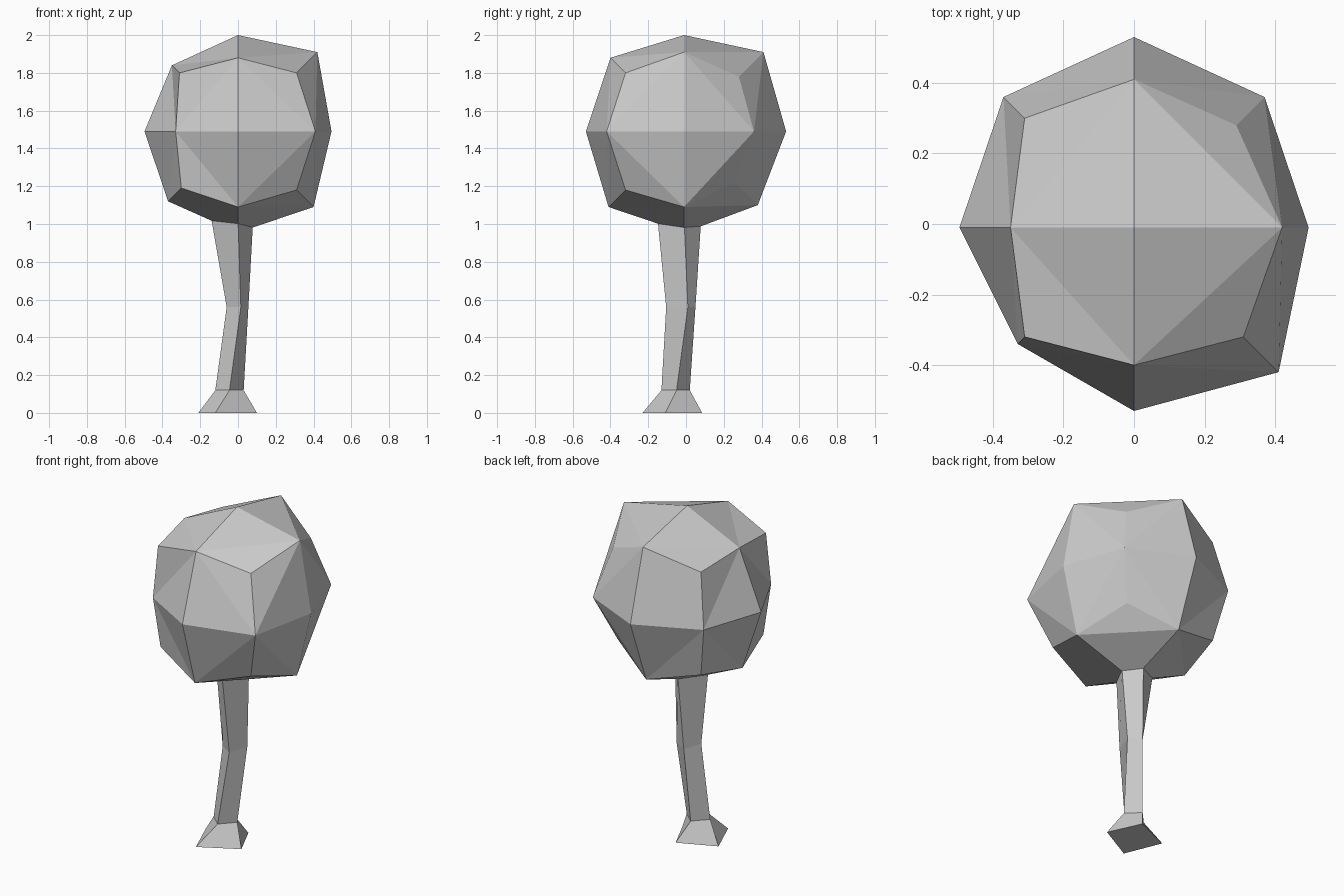
import bpy
import bmesh
from mathutils import Vector

cube = bpy.data.objects.get("Cube")
if cube:
    bpy.data.objects.remove(cube, do_unlink=True)

# Single plain colour
grey = bpy.data.materials.new("plain_grey")
grey.use_nodes = True
colour = (0.6, 0.6, 0.6, 1)
grey.diffuse_color = colour
grey.node_tree.nodes["Principled BSDF"].inputs["Base Color"].default_value = colour


def add_object(name, bm):
    bmesh.ops.recalc_face_normals(bm, faces=bm.faces)
    mesh = bpy.data.meshes.new(name)
    bm.to_mesh(mesh)
    bm.free()
    mesh.materials.append(grey)
    obj = bpy.data.objects.new(name, mesh)
    bpy.context.collection.objects.link(obj)
    return obj


# Crown: a cube divided once and rounded into an uneven ball
centre = Vector((0, -0.01, 1.49))
default_reach = {1: 0.51, 2: 0.39, 3: 0.31}
uneven_reach = {
    (1, 0, 0): 0.495, (-1, 0, 0): 0.495, (0, 1, 0): 0.54, (0, -1, 0): 0.52,
    (0, 0, -1): 0.535,
    (1, 0, 1): 0.42, (-1, 0, 1): 0.35, (0, 1, 1): 0.42,
    (1, 1, 0): 0.37, (1, -1, 0): 0.41, (-1, -1, 0): 0.33, (-1, 1, 0): 0.37,
    (1, 0, -1): 0.4, (0, -1, -1): 0.4, (-1, 0, -1): 0.37,
    (1, 1, 1): 0.29, (1, 1, -1): 0.27, (-1, -1, -1): 0.3,
}

bm = bmesh.new()
bmesh.ops.create_cube(bm, size=2)
bmesh.ops.subdivide_edges(bm, edges=bm.edges[:], cuts=1, use_grid_fill=True)
for v in bm.verts:
    key = tuple(round(c) for c in v.co)
    kind = sum(abs(c) for c in key)
    v.co = centre + Vector(key) * uneven_reach.get(key, default_reach[kind])
bmesh.ops.triangulate(bm, faces=bm.faces[:], quad_method='LONG_EDGE')
add_object("crown", bm)

# Trunk: four-sided rings (left, back, right, front), crooked, flared at the foot
rings = [
    (0.0, [(0.1, -0.11), (0.01, 0.085), (-0.21, -0.01), (-0.12, -0.23)]),
    (0.12, [(0.03, -0.05), (-0.045, 0.02), (-0.12, -0.06), (-0.045, -0.13)]),
    (0.56, [(0.055, 0.01), (-0.02, 0.05), (-0.06, -0.06), (0.015, -0.105)]),
    (1.02, [(0.08, -0.01), (0, 0.08), (-0.14, -0.01), (0, -0.15)]),
]
bm = bmesh.new()
loops = [[bm.verts.new((x, y, z)) for x, y in points] for z, points in rings]
bm.faces.new(loops[0])
for low, high in zip(loops, loops[1:]):
    for i in range(4):
        j = (i + 1) % 4
        bm.faces.new((low[i], low[j], high[j], high[i]))
add_object("trunk", bm)
